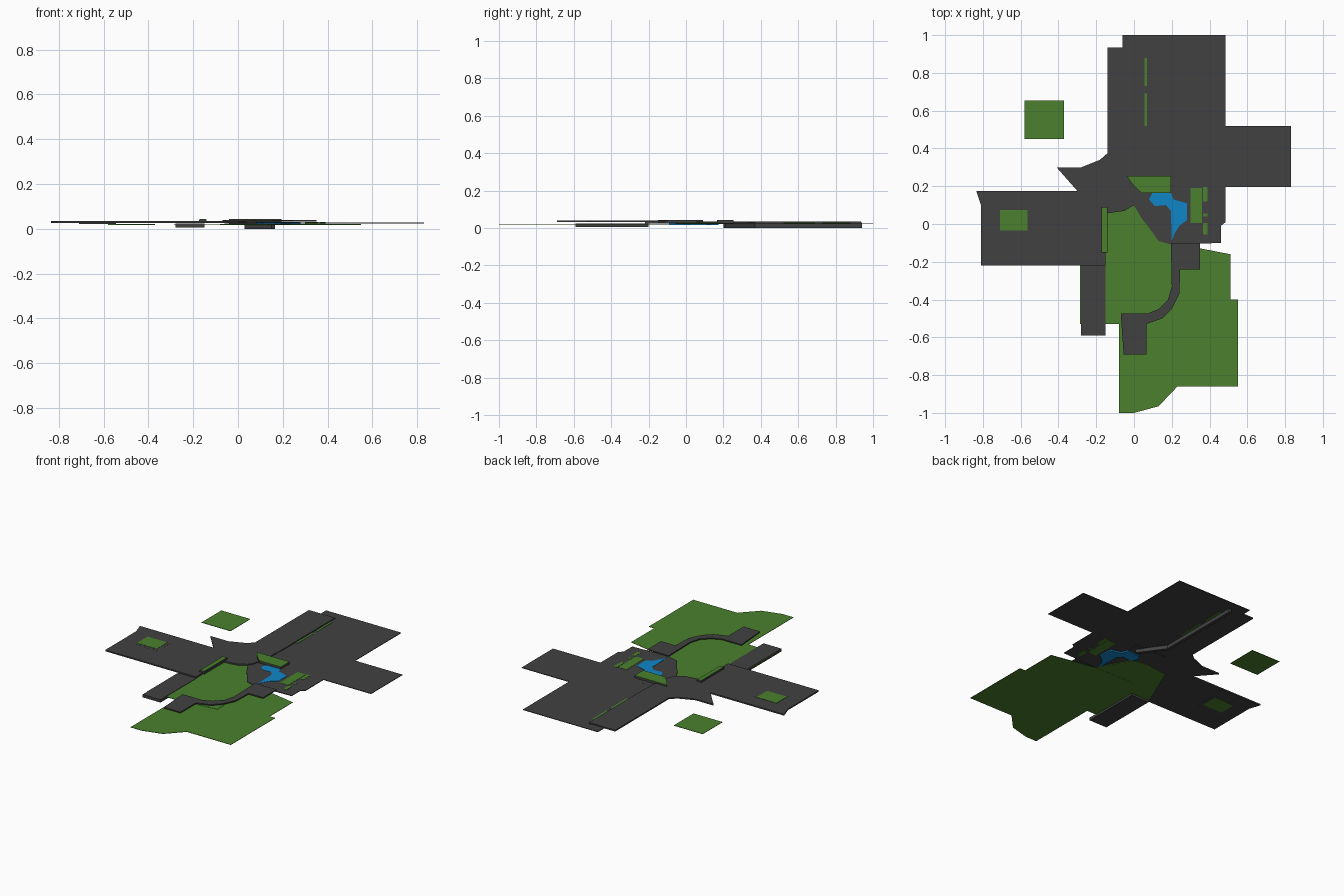
import bpy
import bmesh

cube = bpy.data.objects.get("Cube")
if cube:
    bpy.data.objects.remove(cube, do_unlink=True)


def make_material(name, colour):
    material = bpy.data.materials.new(name)
    material.use_nodes = True
    material.diffuse_color = (*colour, 1)
    shader = next(n for n in material.node_tree.nodes if n.type == "BSDF_PRINCIPLED")
    shader.inputs["Base Color"].default_value = (*colour, 1)
    return material


paving = make_material("dark paving", (.053, .053, .053))
grass = make_material("grass green", (.069, .216, .026))
water = make_material("pool blue", (.005, .24, .58))


def slab(name, outline, bottom, top, material):
    """Extrude a flat outline between two heights."""
    bm = bmesh.new()
    base = bm.faces.new([bm.verts.new((x, y, bottom)) for x, y in outline])
    result = bmesh.ops.extrude_face_region(bm, geom=[base], use_keep_orig=True)
    raised = [v for v in result["geom"] if isinstance(v, bmesh.types.BMVert)]
    bmesh.ops.translate(bm, verts=raised, vec=(0, 0, top - bottom))
    bmesh.ops.recalc_face_normals(bm, faces=bm.faces[:])
    mesh = bpy.data.meshes.new(name)
    bm.to_mesh(mesh)
    bm.free()
    mesh.materials.append(material)
    part = bpy.data.objects.new(name, mesh)
    bpy.context.scene.collection.objects.link(part)
    return part


def block(name, left, right, front, back, bottom, top, material):
    corners = [(left, front), (right, front), (right, back), (left, back)]
    return slab(name, corners, bottom, top, material)


# Lawns at the lowest level
slab("south_lawn", [(-.08, -1), (0, -1), (.13, -.965), (.23, -.86), (.55, -.86),
                    (.55, -.4), (.51, -.4), (.51, -.16), (.2, -.1), (-.08, -.1)],
     .018, .0205, grass)
slab("central_lawn", [(-.285, -.53), (-.07, -.53), (.2, -.5), (.2, -.08),
                      (.1, .1), (0, .12), (-.16, .1), (-.285, -.2)],
     .019, .022, grass)
block("detached_lawn", -.58, -.37, .45, .655, .018, .0205, grass)

# Plaza: lower eastern part and raised western terrace
slab("east_plaza", [(-.06, 1), (.485, 1), (.485, .52), (.83, .52), (.83, .195),
                    (.485, .195), (.485, .01), (.46, -.01), (.46, -.1),
                    (.2, -.11), (.13, -.09), (.08, -.02), (.04, .03),
                    (0, .1), (-.06, .2)],
     .024, .028, paving)
slab("west_terrace", [(-.14, .935), (.05, .935), (.05, .37), (.04, .2), (.02, .13),
                      (0, .1), (-.05, .07), (-.15, .055), (-.15, -.22),
                      (-.81, -.22), (-.81, .1), (-.835, .175), (-.3, .175),
                      (-.41, .3), (-.28, .3), (-.18, .34), (-.14, .375)],
     .025, .034, paving)
block("south_ramp", -.28, -.15, -.59, -.2, .006, .0245, paving)

# Retaining wall hanging below the terrace edge
slab("retaining_wall", [(.03, .94), (.05, .94), (.05, .37), (.165, .21),
                        (.15, .2), (.03, .36)], 0, .03, paving)

# Curved raised path with a landing at each end
slab("curved_path", [(.195, -.1), (.35, -.1), (.35, -.24), (.245, -.24),
                     (.24, -.37), (.2, -.45), (.15, -.5), (.065, -.53),
                     (.065, -.69), (-.055, -.69), (-.07, -.475), (.07, -.475),
                     (.13, -.45), (.18, -.4), (.2, -.33)],
     .032, .039, paving)

# Planters: paved sides with a thin grass top
planter = [(-.04, .255), (.195, .255), (.195, .165), (.04, .165), (0, .2)]
slab("pool_planter", planter, .022, .042, paving)
slab("pool_planter_grass", planter, .042, .044, grass)
block("long_planter", -.175, -.14, -.15, .09, .026, .042, paving)
block("long_planter_grass", -.17, -.143, -.148, .088, .042, .044, grass)

# Pool, showing through the paving
slab("pool", [(.08, .13), (.1, .17), (.19, .175), (.21, .13), (.28, .11),
              (.28, .02), (.24, -.01), (.215, -.05), (.2, -.09), (.195, .07),
              (.17, .1), (.11, .095)], .016, .0295, water)

# Grass beds set into the paving
beds = {
    "east_bed": (.3, .36, .005, .19),
    "small_bed_back": (.365, .39, .12, .195),
    "small_bed_middle": (.365, .39, .04, .055),
    "small_bed_front": (.365, .39, -.055, .005),
    "strip_bed_back": (.055, .068, .73, .88),
    "strip_bed_front": (.055, .068, .52, .69),
}
for name, bounds in beds.items():
    block(name, *bounds, .021, .0295, grass)
block("west_bed_surround", -.71, -.545, -.055, .075, .0215, .0345, paving)
block("west_bed", -.71, -.565, -.035, .075, .021, .036, grass)
